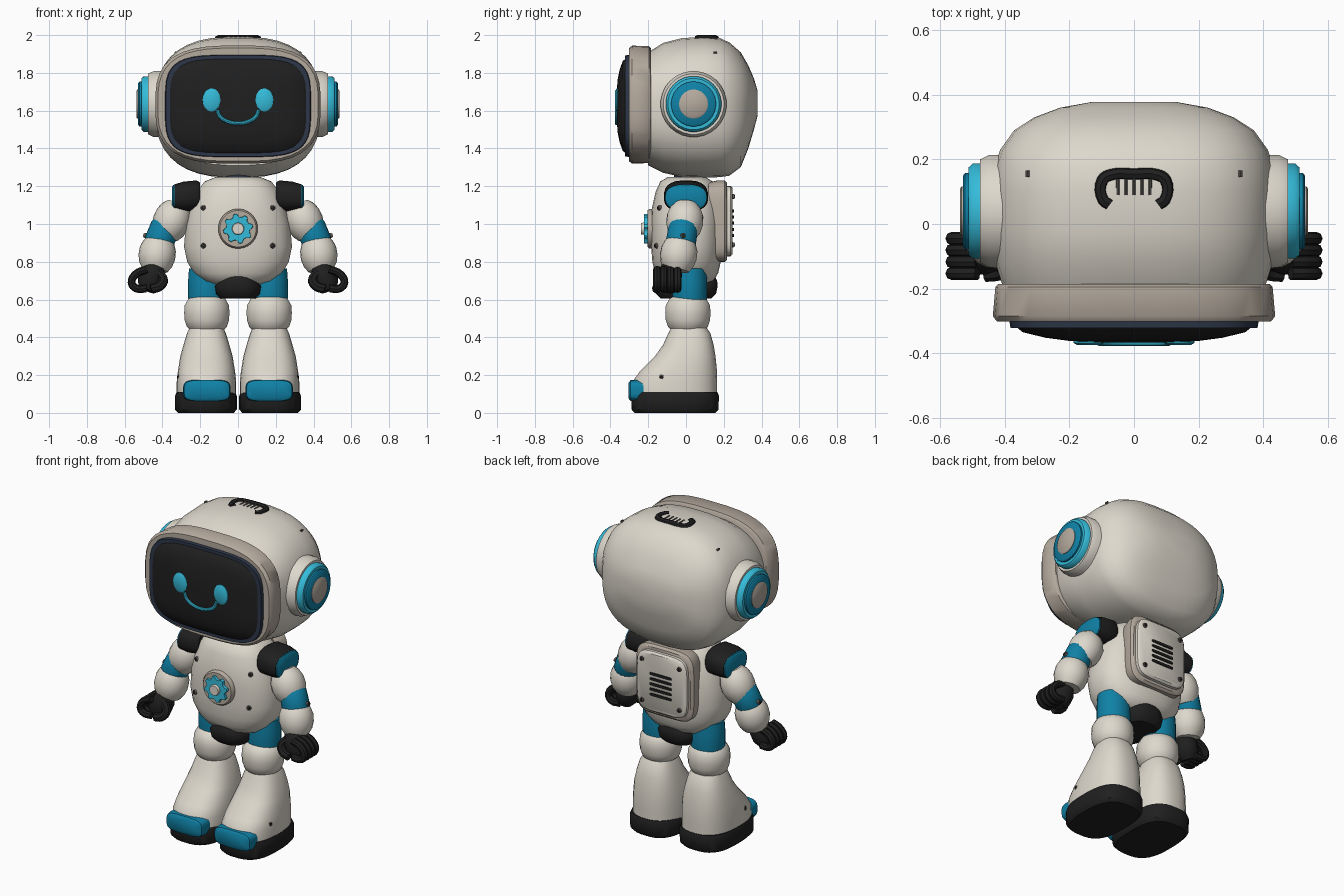
import bpy, bmesh
from math import cos, sin, pi, copysign
from mathutils import Matrix, Vector

if "Cube" in bpy.data.objects:
    bpy.data.objects.remove(bpy.data.objects["Cube"])


def material(name, r, g, b):
    m = bpy.data.materials.new(name)
    m.use_nodes = True
    m.diffuse_color = (r, g, b, 1)
    m.node_tree.nodes["Principled BSDF"].inputs["Base Color"].default_value = (r, g, b, 1)
    return m


WHITE = material("warm white", .73, .69, .61)
TAN = material("warm tan", .46, .40, .34)
TEAL = material("deep teal", .005, .22, .38)
CYAN = material("bright cyan", .035, .50, .70)
BLACK = material("soft black", .014, .014, .014)
NAVY = material("dark navy", .026, .037, .065)
GREY = material("screw grey", .11, .10, .09)

# Loft directions: ring height runs along the named axis
Z = Matrix.Identity(4)
Y = Matrix(((1, 0, 0, 0), (0, 0, 1, 0), (0, 1, 0, 0), (0, 0, 0, 1)))
X = Matrix(((0, 0, 1, 0), (1, 0, 0, 0), (0, 1, 0, 0), (0, 0, 0, 1)))


def finish(name, mat, bm, mirror):
    bmesh.ops.recalc_face_normals(bm, faces=bm.faces)
    for f in bm.faces:
        f.smooth = True
    for e in bm.edges:
        e.smooth = e.calc_face_angle(0) < .75
    me = bpy.data.meshes.new(name)
    bm.to_mesh(me)
    bm.free()
    me.materials.append(mat)
    ob = bpy.data.objects.new(name, me)
    bpy.context.collection.objects.link(ob)
    if mirror:
        ob.modifiers.new("Mirror", 'MIRROR')
    return ob


def loft(name, mat, rings, axis=Z, e=2.0, n=32, mirror=False, teeth=False):
    """Skin superellipse rings (height, cx, cy, rx, ry) and cap both ends."""
    bm = bmesh.new()
    loops = []
    for h, cx, cy, rx, ry in rings:
        loop = []
        for i in range(n):
            a = 2 * pi * (i + .5) / n
            k = .8 if teeth and i % 4 > 1 else 1
            u = copysign(abs(cos(a)) ** (2 / e), cos(a)) * k
            v = copysign(abs(sin(a)) ** (2 / e), sin(a)) * k
            loop.append(bm.verts.new(axis @ Vector((cx + rx * u, cy + ry * v, h))))
        loops.append(loop)
    for lo, hi in zip(loops, loops[1:]):
        for i in range(n):
            j = (i + 1) % n
            bm.faces.new((lo[i], lo[j], hi[j], hi[i]))
    bm.faces.new(loops[0])
    bm.faces.new(loops[-1])
    return finish(name, mat, bm, mirror)


def limb(name, mat, a, b, profile, flat=1.0, n=20, mirror=False):
    """Round segment from a to b; profile is (fraction, radius)."""
    a, b = Vector(a), Vector(b)
    d = b - a
    frame = Matrix.Translation(a) @ d.to_track_quat('Z', 'Y').to_matrix().to_4x4()
    return loft(name, mat, [(t * d.length, 0, 0, r * flat, r) for t, r in profile],
                frame, n=n, mirror=mirror)


def disc(name, mat, a, b, r, n=24, mirror=False):
    return limb(name, mat, a, b, [(0, r), (.75, r), (1, r * .92)], n=n, mirror=mirror)


def screw(name, p, d, mirror=False):
    p, d = Vector(p), Vector(d).normalized()
    disc(name, GREY, p - d * .03, p + d * .006, .014, 12, mirror)
    disc(name + "_socket", BLACK, p, p + d * .009, .008, 6, mirror)


def tube(name, mat, pts, r, mirror=False):
    cu = bpy.data.curves.new(name, 'CURVE')
    cu.dimensions = '3D'
    cu.bevel_depth, cu.bevel_resolution, cu.resolution_u = r, 2, 4
    cu.use_fill_caps = True
    sp = cu.splines.new('BEZIER')
    sp.bezier_points.add(len(pts) - 1)
    for bp, p in zip(sp.bezier_points, pts):
        bp.co = p
        bp.handle_left_type = bp.handle_right_type = 'AUTO'
    tmp = bpy.data.objects.new(name + "_path", cu)
    bpy.context.collection.objects.link(tmp)
    bm = bmesh.new()
    dg = bpy.context.evaluated_depsgraph_get()
    me = tmp.evaluated_get(dg).to_mesh()
    bm.from_mesh(me)
    bpy.data.objects.remove(tmp)
    return finish(name, mat, bm, mirror)


# Head shell, lofted front to back
head = [(-.20, 1.31, 1.91, .405), (-.12, 1.27, 1.96, .43), (-.02, 1.248, 1.985, .44),
        (.10, 1.245, 1.992, .44), (.18, 1.247, 1.985, .432), (.23, 1.255, 1.962, .415),
        (.29, 1.30, 1.91, .372), (.33, 1.40, 1.84, .31), (.36, 1.50, 1.77, .23),
        (.378, 1.57, 1.71, .13)]
loft("head_shell", WHITE, [(y, 0, (a + b) / 2, w, (b - a) / 2) for y, a, b, w in head],
     Y, 2.6, 40)

# Face frame, trim, domed screen
loft("face_frame", TAN, [(-.185, 0, 1.632, .42, .298), (-.195, 0, 1.632, .43, .31),
                         (-.285, 0, 1.632, .438, .313), (-.302, 0, 1.632, .425, .30)], Y, 3, 40)
loft("screen_trim", NAVY, [(-.29, 0, 1.625, .388, .272), (-.322, 0, 1.625, .383, .268)], Y, 4, 40)
loft("screen", BLACK, [(y, 0, 1.625, w, h) for y, w, h in (
    (-.315, .37, .255), (-.335, .345, .238), (-.352, .275, .19),
    (-.362, .20, .14), (-.367, .1, .07))], Y, 4, 40)
loft("eyes", CYAN, [(-.35, .14, 1.657, .049, .063), (-.368, .14, 1.657, .047, .061),
                    (-.375, .14, 1.657, .036, .048)], Y, mirror=True)
smile = [(.11 * sin(t * pi / 6), -.367, 1.605 - .072 * cos(t * pi / 6)) for t in range(-3, 4)]
tube("smile", CYAN, smile, .01)

# Ear discs
for name, mat, x0, x1, r in (("ear_base", WHITE, .36, .477, .175), ("ear_ring", CYAN, .46, .512, .148),
                             ("ear_disc", TEAL, .5, .53, .119), ("ear_hub", TAN, .52, .538, .077)):
    disc(name, mat, (x0, .04, 1.635), (x1, .04, 1.635), r, 28, True)

# Grip and small details on the crown
tube("crown_grip", BLACK, [(x, y, 1.98) for x, y in (
    (-.075, .06), (-.095, .075), (-.097, .135), (-.07, .152), (0, .154),
    (.07, .152), (.097, .135), (.095, .075), (.075, .06))], .02)
for x in (-.05, -.025, 0, .025, .05):
    tube("crown_rib", GREY, [(x, .09, 1.99), (x, .14, 1.99)], .005)
tube("crown_pins", GREY, [(.33, .145, 1.908), (.33, .165, 1.908)], .006, True)

# Neck and torso
disc("neck", NAVY, (0, .01, 1.2), (0, .01, 1.28), .075)
loft("torso", WHITE, [(z, 0, .003, w, d) for z, w, d in (
    (.68, .13, .11), (.70, .19, .145), (.74, .235, .168), (.80, .27, .182), (.88, .287, .188),
    (1.0, .277, .19), (1.08, .255, .185), (1.17, .22, .165), (1.225, .178, .14),
    (1.248, .12, .10))], Z, 2.4)
loft("pelvis", BLACK, [(.605, 0, 0, .095, .135), (.63, 0, 0, .118, .16), (.67, 0, 0, .125, .168),
                       (.70, 0, 0, .105, .166), (.73, 0, 0, .07, .15)], Z, 3, 24)

# Chest emblem gear and screws
disc("chest_disc", TAN, (0, -.16, .975), (0, -.205, .975), .105, 32)
loft("chest_gear", CYAN, [(-.2, 0, .975, .08, .08), (-.222, 0, .975, .078, .078)], Y, teeth=True)
disc("chest_hub", WHITE, (0, -.21, .975), (0, -.238, .975), .032)
for z, y in ((1.085, -.142), (.885, -.158)):
    screw("chest_screws", (.185, y, z), (.45, -.9, 0), True)

# Backpack with vents
loft("backpack_base", TAN, [(.12, 0, 1.015, .185, .205), (.165, 0, 1.015, .198, .216),
                            (.205, 0, 1.015, .198, .216), (.218, 0, 1.015, .185, .203)], Y, 5, 40)
loft("backpack_cover", WHITE, [(.21, 0, 1.015, .172, .186), (.236, 0, 1.015, .172, .186),
                               (.247, 0, 1.015, .16, .175)], Y, 5, 40)
for i in range(5):
    loft("vent_slot", BLACK, [(.24, 0, .94 + i * .032, .075, .008),
                              (.253, 0, .94 + i * .032, .075, .008)], Y, 6, 16)
for z in (.89, 1.145):
    screw("backpack_screws", (.128, .25, z), (0, 1, 0), True)

# Shoulders
loft("shoulder_pads", BLACK, [(.20, 0, 1.145, .10, .075), (.22, 0, 1.15, .116, .081),
                              (.29, 0, 1.145, .118, .08), (.335, 0, 1.14, .112, .07)],
     X, 2.6, 24, True)
loft("shoulder_caps", TEAL, [(.32, 0, 1.14, .11, .07), (.342, 0, 1.14, .108, .068),
                             (.35, 0, 1.14, .09, .055)], X, 2.6, 24, True)

# Arms
bulge = [(0, .06), (.15, .082), (.35, .096), (.6, .098), (.82, .088), (1, .068)]
limb("upper_arms", WHITE, (.315, 0, 1.105), (.385, -.012, .935), bulge, mirror=True)
limb("elbows", TEAL, (.378, -.01, 1.005), (.425, -.03, .885),
     [(0, .07), (.15, .078), (.85, .08), (1, .07)], mirror=True)
screw("elbow_screws", (.492, -.015, .94), (1, 0, .2), True)
limb("forearms", WHITE, (.415, -.025, .93), (.44, -.052, .755), bulge, mirror=True)

# Hands: palm, four curled fingers and a thumb
limb("palms", BLACK, (.435, -.08, .775), (.485, -.098, .65),
     [(0, .05), (.3, .066), (.7, .066), (1, .045)], n=16, mirror=True)
for i in range(4):
    y = -.045 - i * .036
    tube("fingers", BLACK, [(.485, y, .76), (.54, y, .735), (.563, y, .69),
                            (.54, y, .66), (.485, y, .658)], .021, True)
tube("thumbs", BLACK, [(.425, -.12, .745), (.395, -.135, .705), (.415, -.15, .67),
                       (.46, -.155, .655)], .025, True)

# Thighs and knees
loft("thighs", TEAL, [(.56, .165, .02, .09, .085), (.61, .165, .02, .1, .092),
                      (.70, .165, .02, .1, .092), (.765, .165, .02, .095, .088)], n=24, mirror=True)
loft("knees", WHITE, [(z, .165, .01, r, r) for z, r in (
    (.43, .08), (.455, .106), (.49, .118), (.53, .121), (.57, .118), (.605, .098), (.622, .07))],
     n=24, mirror=True)

# Boots with soles and toe caps
loft("boots", WHITE, [(z, .167, (a + b) / 2, w, (b - a) / 2) for z, a, b, w in (
    (.09, -.288, .165, .158), (.165, -.285, .165, .158), (.22, -.245, .165, .152),
    (.30, -.165, .157, .139), (.36, -.122, .147, .122), (.42, -.095, .13, .104),
    (.45, -.08, .11, .09))], Z, 2.5, mirror=True)
loft("soles", BLACK, [(0, .17, -.058, .148, .215), (.018, .17, -.058, .164, .231),
                      (.09, .17, -.058, .164, .233), (.11, .17, -.058, .156, .225)],
     Z, 2.8, mirror=True)
loft("toe_caps", TEAL, [(-.304, .165, .118, .1, .042), (-.293, .165, .118, .12, .055),
                        (-.26, .165, .118, .126, .058), (-.19, .165, .118, .126, .058)],
     Y, 4, mirror=True)
screw("boot_screws", (.312, -.13, .19), (1, -.3, .2), True)
